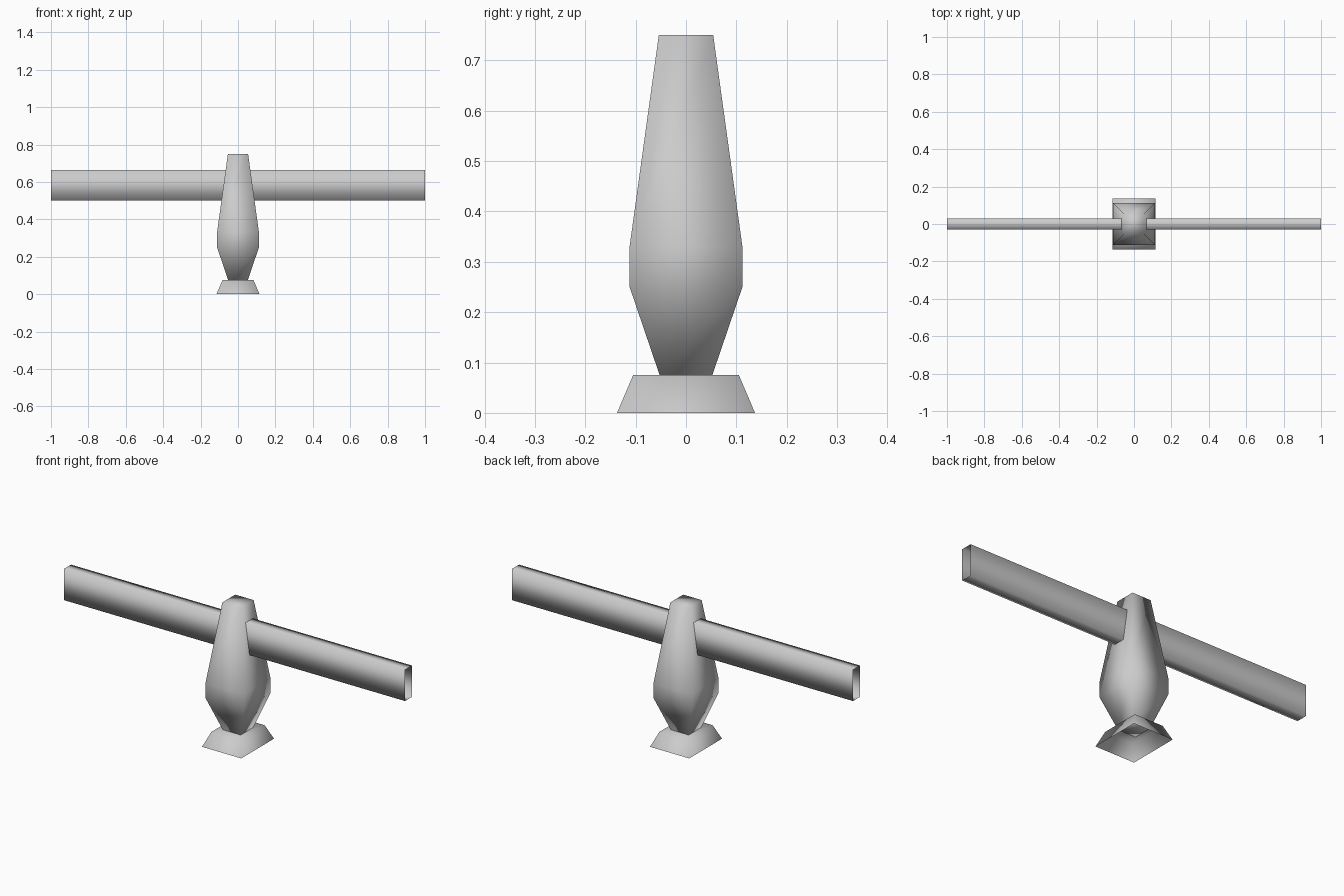
import bpy
import bmesh

cube = bpy.data.objects.get("Cube")
if cube:
    bpy.data.objects.remove(cube, do_unlink=True)

grey = bpy.data.materials.new("plain grey")
grey.use_nodes = True
colour = (0.6, 0.6, 0.6, 1)
grey.diffuse_color = colour
grey.node_tree.nodes["Principled BSDF"].inputs["Base Color"].default_value = colour


def loft(name, rings, cap_start=False, cap_end=False):
    """Skin a list of four-cornered rings, with optional end caps."""
    bm = bmesh.new()
    loops = [[bm.verts.new(p) for p in ring] for ring in rings]
    for a, b in zip(loops, loops[1:]):
        for i in range(4):
            j = (i + 1) % 4
            bm.faces.new((a[i], a[j], b[j], b[i]))
    if cap_start:
        bm.faces.new(loops[0][::-1])
    if cap_end:
        bm.faces.new(loops[-1])
    for f in bm.faces:
        f.smooth = True
    mesh = bpy.data.meshes.new(name)
    bm.to_mesh(mesh)
    bm.free()
    mesh.materials.append(grey)
    obj = bpy.data.objects.new(name, mesh)
    bpy.context.collection.objects.link(obj)
    return obj


def level(x, y, z):
    return [(-x, -y, z), (x, -y, z), (x, y, z), (-x, y, z)]


def section(x, y, low, high):
    return [(x, -y, low), (x, y, low), (x, y, high), (x, -y, high)]


# Flared foot, open underneath
loft("foot", [level(0.115, 0.137, 0), level(0.083, 0.105, 0.075)], cap_end=True)

# Square tapered body with a bulge low down
profile = [(0.052, 0.074), (0.112, 0.25), (0.112, 0.33), (0.054, 0.75)]
loft("body", [level(r, r, z) for r, z in profile], cap_start=True, cap_end=True)

# Long hollow crossbar, open at both tips
loft("crossbar", [section(x, 0.03, 0.5, 0.665) for x in (-1, 1)])
